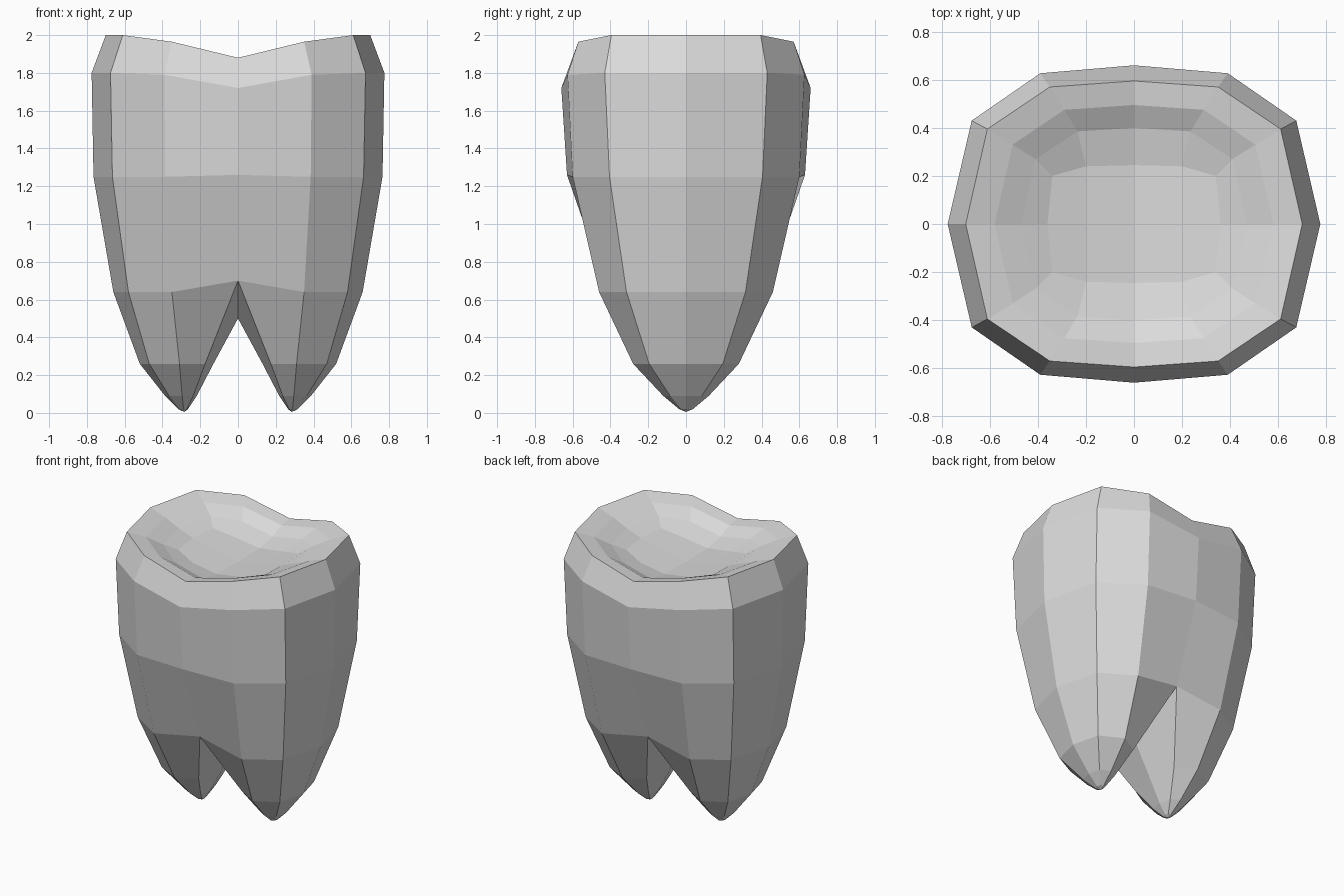
import bpy
import bmesh
from mathutils import Vector

cube = bpy.data.objects.get("Cube")
if cube:
    bpy.data.objects.remove(cube, do_unlink=True)

enamel = bpy.data.materials.new("pale grey enamel")
enamel.use_nodes = True
COLOUR = (0.71, 0.71, 0.71, 1)
enamel.diffuse_color = COLOUR
enamel.node_tree.nodes["Principled BSDF"].inputs["Base Color"].default_value = COLOUR

# Quarter rings of the crown, each running from the side to the middle of the face
BASIN = [
    [(.36, 0, 1.87), (.34, .20, 1.87), (.20, .24, 1.83), (0, .245, 1.80)],
    [(.47, 0, 1.91), (.41, .27, 1.915), (.235, .385, 1.875), (0, .40, 1.825)],
    [(.58, 0, 1.96), (.505, .33, 1.965), (.29, .475, 1.935), (0, .495, 1.87)],
]
WALL = [
    [(.70, 0, 2.0), (.61, .395, 2.0), (.35, .57, 1.965), (0, .595, 1.88)],
    [(.775, 0, 1.8), (.675, .43, 1.8), (.39, .627, 1.79), (0, .66, 1.72)],
    [(.765, 0, 1.25), (.665, .405, 1.25), (.385, .60, 1.25), (0, .63, 1.26)],
    [(.66, 0, .64), (.58, .315, .64), (.35, .46, .64), (0, .435, .70)],
]
# Half ring of one root, and how it narrows to the tip
CROTCH = (0, 0, .5)
ROOT = [(.52, 0), (.47, .195), (.31, .28), (.174, .2), (.13, 0)]
TIP = Vector((.285, 0, .005))
TAPER = [(1, .26), (.43, .09), (.13, .02)]

bm = bmesh.new()


def add_row(points):
    return [bm.verts.new(p) for p in points]


def bridge(upper, lower):
    for i in range(len(upper) - 1):
        bm.faces.new((upper[i], lower[i], lower[i + 1], upper[i + 1]))


# Chewing basin and crown wall
rows = [add_row(r) for r in BASIN + WALL]
for upper, lower in zip(rows, rows[1:]):
    bridge(upper, lower)

# Basin floor: a middle panel and a gently rising side panel
side, corner, front, middle = rows[0]
floor_side, floor_centre = add_row([(.20, 0, 1.83), (0, 0, 1.795)])
bm.faces.new((floor_side, side, corner, front))
bm.faces.new((floor_centre, floor_side, front, middle))

# Root, split from its twin at the crotch
previous = rows[-1] + add_row([CROTCH])
for scale, z in TAPER:
    ring = add_row([(TIP.x + (x - TIP.x) * scale, y * scale, z) for x, y in ROOT])
    bridge(previous, ring)
    previous = ring
tip = bm.verts.new(TIP)
for a, b in zip(previous, previous[1:]):
    bm.faces.new((a, tip, b))

mesh = bpy.data.meshes.new("tooth")
bm.to_mesh(mesh)
bm.free()
mesh.materials.append(enamel)
tooth = bpy.data.objects.new("tooth", mesh)
bpy.context.collection.objects.link(tooth)

# Mirror the quarter left to right and front to back
mirror = tooth.modifiers.new("mirror quarters", 'MIRROR')
mirror.use_axis = (True, True, False)
mirror.use_clip = True
